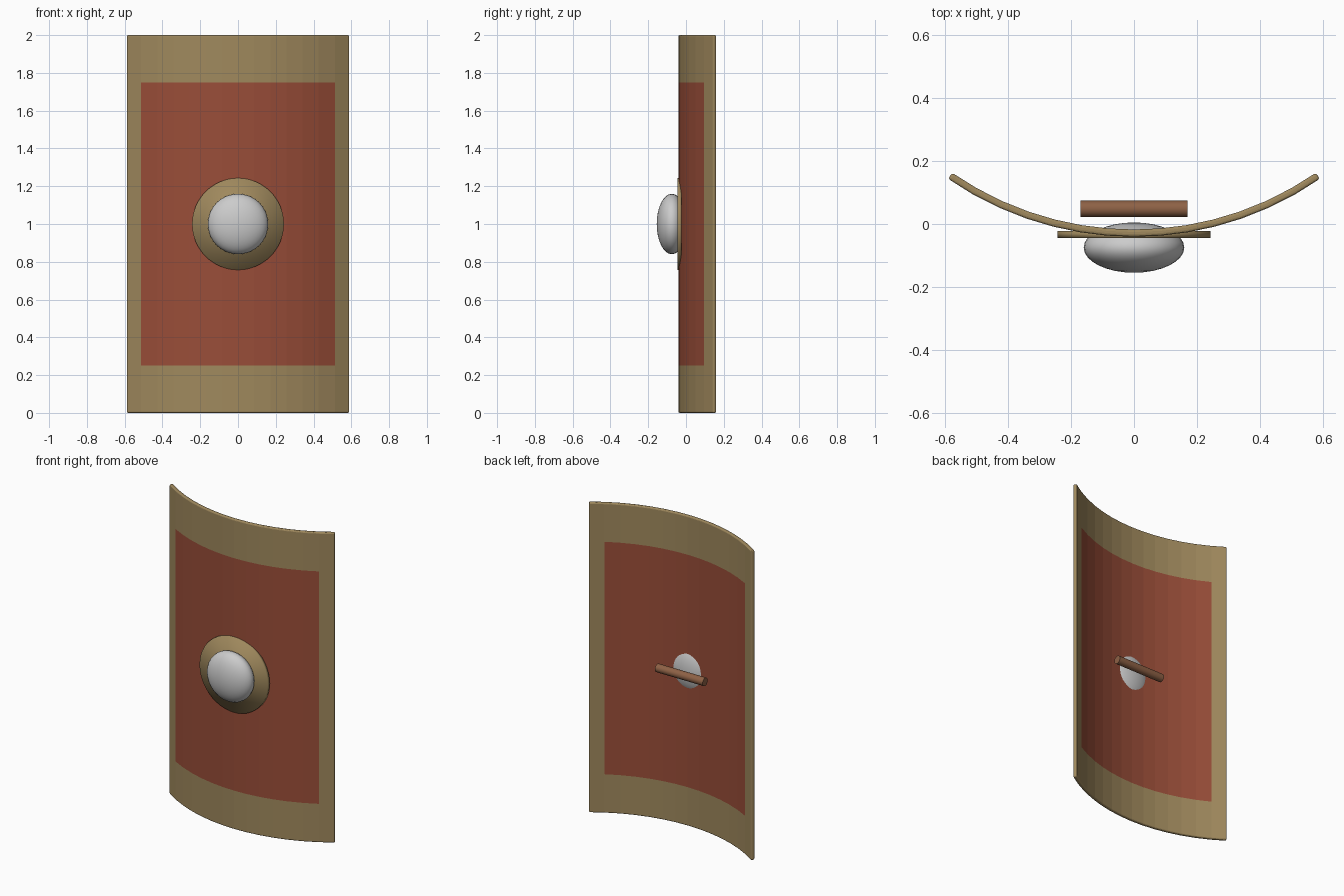
import bpy, bmesh, math

if "Cube" in bpy.data.objects:
    bpy.data.objects.remove(bpy.data.objects["Cube"])


def colour(name, rgb):
    m = bpy.data.materials.new(name)
    m.diffuse_color = (*rgb, 1)
    m.use_nodes = True
    m.node_tree.nodes["Principled BSDF"].inputs["Base Color"].default_value = m.diffuse_color
    return m


tan = colour("tan", (0.35, 0.25, 0.11))
red = colour("red", (0.32, 0.075, 0.04))
brown = colour("brown", (0.27, 0.12, 0.06))

# Curved panel: arc columns by border/field rows, red field inside a tan border
R, FRONT_Y, HALF, FIELD, N = 1.03, -0.029, 0.585, 0.507, 12
xs = [-HALF] + [-FIELD + 2 * FIELD * i / N for i in range(N + 1)] + [HALF]
zs = [0, 0.25, 1.75, 2]
bm = bmesh.new()
grid = [[bm.verts.new((x, FRONT_Y + R - math.sqrt(R * R - x * x), z)) for z in zs] for x in xs]
for i in range(len(xs) - 1):
    for j in range(3):
        f = bm.faces.new((grid[i][j], grid[i + 1][j], grid[i + 1][j + 1], grid[i][j + 1]))
        f.material_index = int(j == 1 and 0 < i < len(xs) - 2)
mesh = bpy.data.meshes.new("curved_panel")
bm.to_mesh(mesh)
bm.free()
mesh.materials.append(tan)
mesh.materials.append(red)
panel = bpy.data.objects.new("curved_panel", mesh)
bpy.context.collection.objects.link(panel)
solid = panel.modifiers.new("thickness", "SOLIDIFY")
solid.thickness = 0.023
solid.offset = 0
bevel = panel.modifiers.new("rounded_rim", "BEVEL")
bevel.width = 0.008
bevel.segments = 3
bevel.limit_method = "ANGLE"
bevel.angle_limit = math.radians(60)

# Round plate behind the boss
bpy.ops.mesh.primitive_cylinder_add(vertices=48, radius=0.243, depth=0.022,
                                    location=(0, -0.034, 1), rotation=(math.pi / 2, 0, 0))
plate = bpy.context.object
plate.name = "boss_plate"
plate.data.materials.append(tan)
bpy.ops.object.shade_smooth()

# Domed boss, passing through the panel
bpy.ops.mesh.primitive_uv_sphere_add(segments=32, ring_count=16, radius=1,
                                     location=(0, -0.075, 1), rotation=(math.pi / 2, 0, 0))
boss = bpy.context.object
boss.name = "boss"
boss.scale = (0.16, 0.16, 0.08)
bpy.ops.object.shade_smooth()

# Horizontal grip on the back
bpy.ops.mesh.primitive_cylinder_add(vertices=24, radius=0.026, depth=0.34,
                                    location=(0, 0.048, 1), rotation=(0, math.pi / 2, 0))
grip = bpy.context.object
grip.name = "hand_grip"
grip.data.materials.append(brown)
bpy.ops.object.shade_smooth_by_angle()
